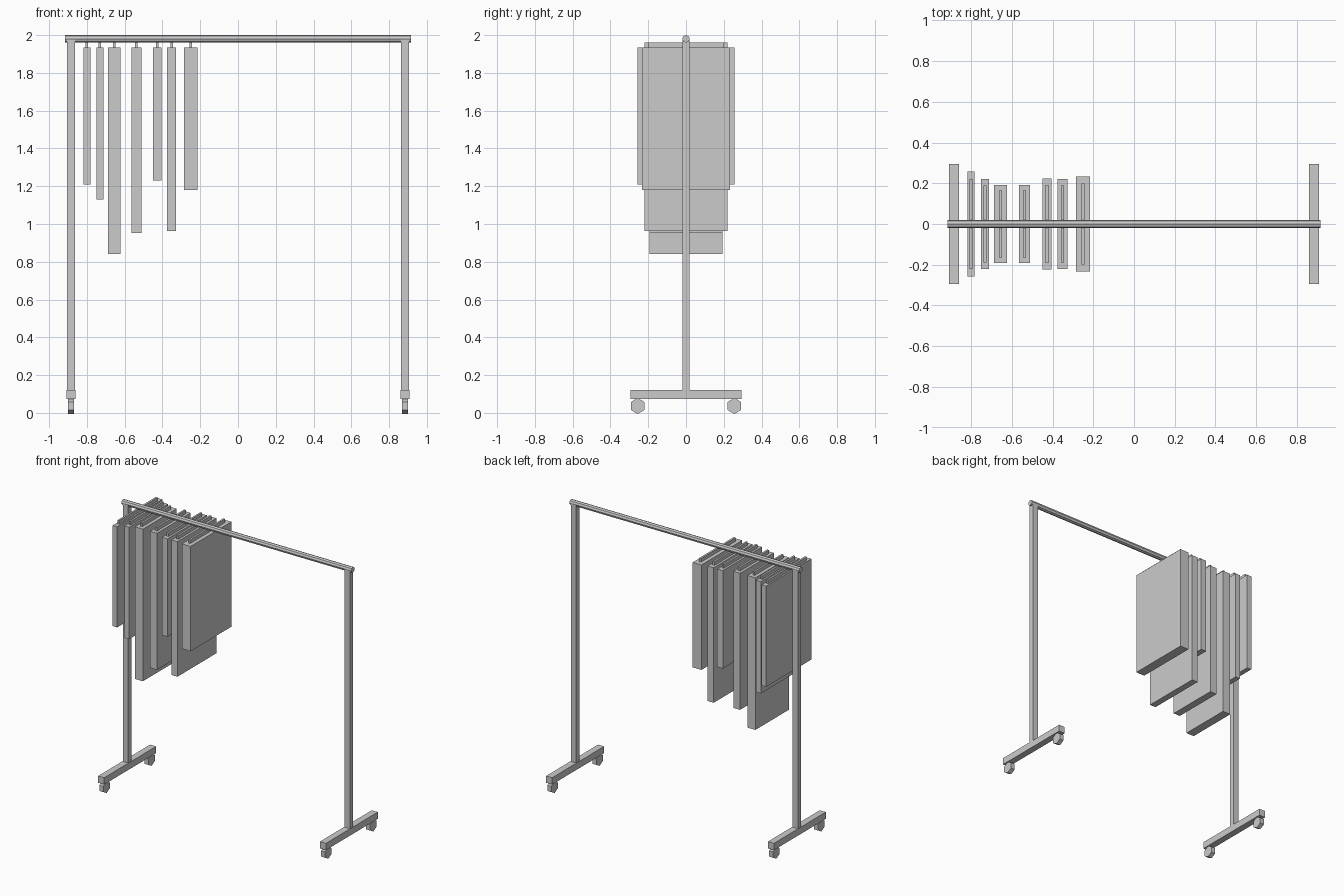
import bpy
import bmesh
from math import pi
from mathutils import Matrix

if "Cube" in bpy.data.objects:
    bpy.data.objects.remove(bpy.data.objects["Cube"])


def finish(name, bm):
    mesh = bpy.data.meshes.new(name)
    bm.to_mesh(mesh)
    bm.free()
    obj = bpy.data.objects.new(name, mesh)
    bpy.context.collection.objects.link(obj)
    return obj


def box(name, x, half_x, half_y, z0, z1, y=0):
    bm = bmesh.new()
    m = (Matrix.Translation((x, y, (z0 + z1) / 2))
         @ Matrix.Diagonal((2 * half_x, 2 * half_y, z1 - z0, 1)))
    bmesh.ops.create_cube(bm, size=1, matrix=m)
    return finish(name, bm)


def rod_x(name, centre, radius, length, sides, turn):
    # Prism lying along x
    bm = bmesh.new()
    m = (Matrix.Translation(centre) @ Matrix.Rotation(pi / 2, 4, 'Y')
         @ Matrix.Rotation(turn, 4, 'Z'))
    bmesh.ops.create_cone(bm, cap_ends=True, segments=sides, radius1=radius,
                          radius2=radius, depth=length, matrix=m)
    return finish(name, bm)


# Hanging rail
rod_x("rail", (0, 0, 1.98), 0.02, 1.83, 8, 0)

# Posts, feet and casters on both sides
for side, sx in (("left", -1), ("right", 1)):
    x = 0.883 * sx
    box(f"{side}_post", x, 0.021, 0.019, 0.12, 1.98)
    box(f"{side}_foot", x, 0.024, 0.295, 0.073, 0.122)
    for end, sy in (("front", -1), ("back", 1)):
        rod_x(f"{side}_{end}_wheel", (x, 0.256 * sy, 0.0365),
              0.042, 0.032, 6, pi / 2)

# Garments: x, half thickness, half width, bottom height
garments = [
    (-0.80, 0.018, 0.257, 1.21),
    (-0.731, 0.019, 0.220, 1.13),
    (-0.655, 0.032, 0.192, 0.84),
    (-0.538, 0.027, 0.192, 0.952),
    (-0.427, 0.022, 0.223, 1.23),
    (-0.351, 0.024, 0.221, 0.963),
    (-0.250, 0.035, 0.232, 1.18),
]
for i, (x, half_x, half_y, bottom) in enumerate(garments, 1):
    box(f"garment_{i}", x, half_x, half_y, bottom, 1.935)
    box(f"hanger_{i}", x, 0.007, half_y * 0.855, 1.935, 1.961)
